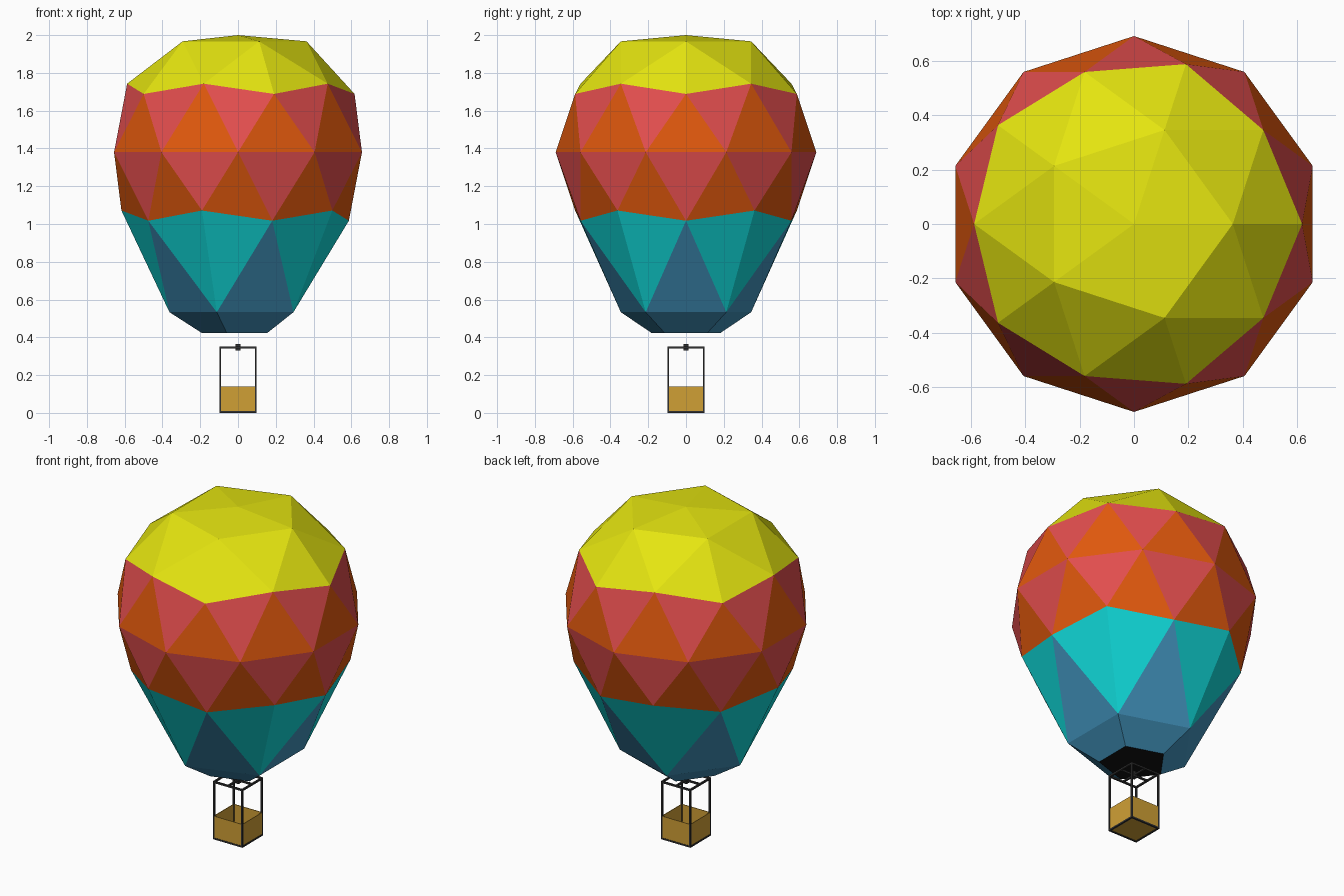
import bpy, bmesh
from mathutils import Vector

if "Cube" in bpy.data.objects:
    bpy.data.objects.remove(bpy.data.objects["Cube"])

def material(name, rgb):
    m = bpy.data.materials.new(name)
    m.diffuse_color = (*rgb, 1)
    m.use_nodes = True
    m.node_tree.nodes["Principled BSDF"].inputs["Base Color"].default_value = m.diffuse_color
    return m

YELLOW = material("yellow", (0.78, 0.78, 0.005))
ORANGE = material("orange", (0.76, 0.10, 0.004))
RED = material("red", (0.76, 0.075, 0.075))
TEAL = material("teal", (0.005, 0.68, 0.68))
BLUE = material("blue", (0.055, 0.30, 0.52))
BLACK = material("black", (0.006, 0.006, 0.006))
TAN = material("basket tan", (0.63, 0.35, 0.036))
GREY = material("dark grey", (0.03, 0.03, 0.03))

def finish(bm, name, mats):
    me = bpy.data.meshes.new(name)
    bm.to_mesh(me)
    bm.free()
    for m in mats:
        me.materials.append(m)
    ob = bpy.data.objects.new(name, me)
    bpy.context.collection.objects.link(ob)
    return ob

def add_box(bm, lo, hi):
    lo, hi = Vector(lo), Vector(hi)
    vs = bmesh.ops.create_cube(bm, size=1)["verts"]
    for v in vs:
        v.co = (lo + hi) / 2 + v.co * (hi - lo)
    return vs

# Envelope: icosphere with flattened crown and stretched lower end
R, ZC, MOUTH = 0.69, 1.38, 0.423
bm = bmesh.new()
bmesh.ops.create_icosphere(bm, subdivisions=2, radius=R)
for v in bm.verts:
    h = v.co.z / R
    v.co.z += ZC
    if h > 0.95:
        v.co.z = 2.0
    elif h < -0.95:
        v.co.z = 0.30
    elif h < -0.7:
        v.co.z = 0.533

# Colour by band, and by whether the triangle points up or down
for f in bm.faces:
    zs = [v.co.z for v in f.verts]
    points_down = sum(zs) / 3 > (min(zs) + max(zs)) / 2
    if min(zs) > ZC + 0.1:
        f.material_index = 0
    elif max(zs) > ZC - 0.1:
        f.material_index = 2 if points_down else 1
    else:
        f.material_index = 3 if points_down and max(zs) > 0.9 else 4

# Cut the mouth and close it with a black cap
bmesh.ops.bisect_plane(bm, geom=bm.verts[:] + bm.edges[:] + bm.faces[:],
                       plane_co=(0, 0, MOUTH), plane_no=(0, 0, -1), clear_outer=True)
rim = [e for e in bm.edges if e.is_boundary]
for f in bmesh.ops.holes_fill(bm, edges=rim, sides=0)["faces"]:
    f.material_index = 5
bmesh.ops.recalc_face_normals(bm, faces=bm.faces[:])
finish(bm, "envelope", [YELLOW, ORANGE, RED, TEAL, BLUE, BLACK])

# Basket: open box with thin walls
W, T, RIM = 0.097, 0.006, 0.14
bm = bmesh.new()
add_box(bm, (-W, -W, 0.004), (W, W, RIM))
top = [f for f in bm.faces if f.normal.z > 0.9 or f.calc_center_median().z > RIM - 0.001]
bmesh.ops.inset_region(bm, faces=top, thickness=T)
inner = max(bm.faces, key=lambda f: f.calc_center_median().z - f.calc_center_median().xy.length)
down = bmesh.ops.extrude_discrete_faces(bm, faces=[inner])["faces"][0]
for v in down.verts:
    v.co.z = 0.012
bmesh.ops.recalc_face_normals(bm, faces=bm.faces[:])
finish(bm, "basket", [TAN])

# Frame: corner posts, bottom and top rails, cross bars for the burner
t, P, TOP = 0.005, 0.094, 0.351
bm = bmesh.new()
for s in (-P, P):
    for u in (-P, P):
        add_box(bm, (s - t, u - t, 0), (s + t, u + t, TOP))
    for z in (t, TOP - t):
        add_box(bm, (-P, s - t, z - t), (P, s + t, z + t))
        add_box(bm, (s - t, -P, z - t), (s + t, P, z + t))
for a, b in ((P, t), (t, P)):
    add_box(bm, (-a, -b, TOP - 2 * t), (a, b, TOP))
finish(bm, "frame", [GREY])

# Burner
bm = bmesh.new()
add_box(bm, (-0.014, -0.014, 0.33), (0.014, 0.014, 0.365))
finish(bm, "burner", [GREY])
